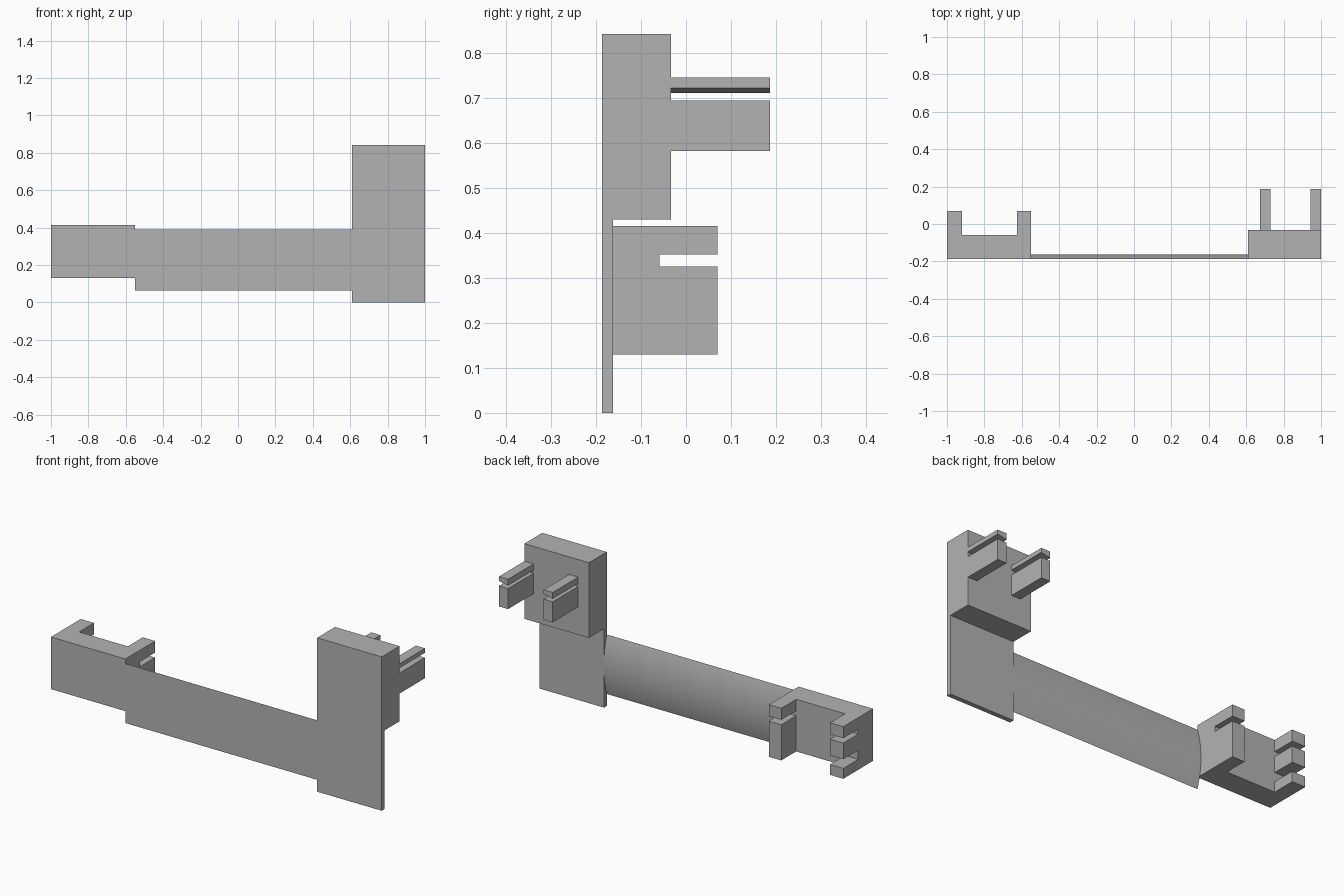
import bpy, bmesh, math

cube = bpy.data.objects.get("Cube")
if cube:
    bpy.data.objects.remove(cube, do_unlink=True)

GREY = (0.45, 0.45, 0.45, 1.0)
grey = bpy.data.materials.new("plain grey")
grey.use_nodes = True
grey.diffuse_color = GREY
grey.node_tree.nodes["Principled BSDF"].inputs["Base Color"].default_value = GREY

FRONT = -0.187


def extrude(name, profile, axis, start, end, smooth=False):
    """Extrude a profile along x (points are y, z) or along y (points are x, z)."""
    bm = bmesh.new()
    if axis == "x":
        verts = [bm.verts.new((start, a, b)) for a, b in profile]
        step = (end - start, 0, 0)
    else:
        verts = [bm.verts.new((a, start, b)) for a, b in profile]
        step = (0, end - start, 0)
    face = bm.faces.new(verts)
    new = bmesh.ops.extrude_face_region(bm, geom=[face], use_keep_orig=True)["geom"]
    moved = [v for v in new if isinstance(v, bmesh.types.BMVert)]
    bmesh.ops.translate(bm, verts=moved, vec=step)
    bmesh.ops.recalc_face_normals(bm, faces=bm.faces)
    mesh = bpy.data.meshes.new(name)
    bm.to_mesh(mesh)
    bm.free()
    mesh.materials.append(grey)
    obj = bpy.data.objects.new(name, mesh)
    bpy.context.collection.objects.link(obj)
    if smooth:
        bpy.ops.object.select_all(action="DESELECT")
        obj.select_set(True)
        bpy.context.view_layer.objects.active = obj
        bpy.ops.object.shade_smooth_by_angle(angle=math.radians(15))
    return obj


def rect(a0, a1, b0, b1):
    return [(a0, b0), (a1, b0), (a1, b1), (a0, b1)]


def comb(back, tip, bottom, top, slots):
    """Side profile of an arm with slots cut in from its tip."""
    points = [(FRONT, bottom), (tip, bottom)]
    for low, high in slots:
        points += [(tip, low), (back, low), (back, high), (tip, high)]
    return points + [(tip, top), (FRONT, top)]


# Long beam: flat front, shallow arched back
middle, half, bulge = 0.2275, 0.1625, 0.025
radius = (half ** 2 + bulge ** 2) / (2 * bulge)
sweep = math.asin(half / radius)
arc = []
for i in range(25):
    t = sweep * (i / 12 - 1)
    arc.append((FRONT + bulge - radius + radius * math.cos(t), middle + radius * math.sin(t)))
extrude("beam", arc, "x", -0.55, 0.61, smooth=True)

# Tall end: thin plate below, thick block above
plate_back, block_back = -0.162, -0.033
extrude("tall_end", [(FRONT, 0), (plate_back, 0), (plate_back, 0.43),
                     (block_back, 0.43), (block_back, 0.841), (FRONT, 0.841)],
        "x", 0.61, 1.0)

# Pairs of pegs on the tall block, the upper one with a sloped underside
for side, x0, x1 in (("right", 0.675, 0.73), ("left", 0.945, 1.0)):
    extrude(side + "_lower_peg", rect(x0, x1, 0.582, 0.694), "y", block_back, 0.187)
    extrude(side + "_upper_peg", [(x0, 0.71), (x1, 0.721), (x1, 0.745), (x0, 0.745)],
            "y", block_back, 0.187)

# Low end: block between two slotted arms
base, top, back, tip = 0.13, 0.415, -0.059, 0.07
slot, low_slot = (0.325, 0.352), (0.187, 0.237)
extrude("low_block", rect(FRONT, back, base, top), "x", -0.92, -0.625)
extrude("inner_arm", comb(back, tip, base, top, [slot]), "x", -0.625, -0.55)
extrude("outer_arm", comb(back, tip, base, top, [low_slot, slot]), "x", -1.0, -0.92)
